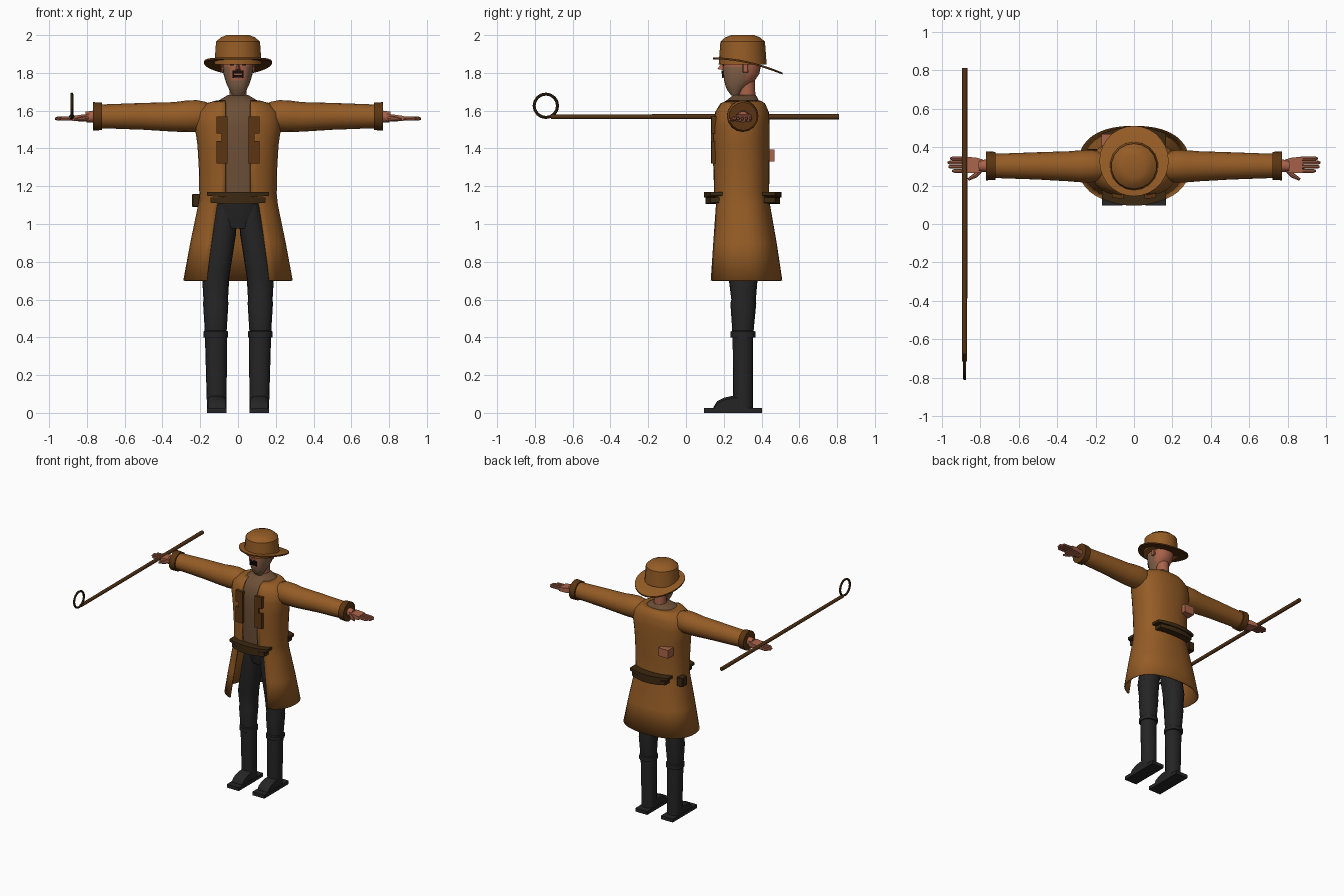
import bpy, bmesh, math
from mathutils import Vector, Matrix

if "Cube" in bpy.data.objects:
    bpy.data.objects.remove(bpy.data.objects["Cube"])


def material(name, rgb):
    m = bpy.data.materials.new(name)
    m.diffuse_color = (*rgb, 1)
    m.use_nodes = True
    m.node_tree.nodes["Principled BSDF"].inputs["Base Color"].default_value = m.diffuse_color
    return m


TAN = material("coat tan", (0.30, 0.107, 0.019))
BROWN = material("trim brown", (0.105, 0.036, 0.006))
LEATHER = material("belt leather", (0.045, 0.022, 0.006))
WOOD = material("cane wood", (0.085, 0.032, 0.008))
CHARCOAL = material("trouser charcoal", (0.018, 0.018, 0.018))
SKIN = material("skin", (0.40, 0.125, 0.068))
SHIRT = material("shirt taupe", (0.15, 0.078, 0.038))
BEARD = material("beard grey", (0.235, 0.125, 0.068))
BLACK = material("black", (0.008, 0.004, 0.004))


def finish(name, bm, mats, smooth=40):
    bmesh.ops.recalc_face_normals(bm, faces=bm.faces[:])
    me = bpy.data.meshes.new(name)
    bm.to_mesh(me)
    bm.free()
    ob = bpy.data.objects.new(name, me)
    bpy.context.collection.objects.link(ob)
    for m in mats:
        me.materials.append(m)
    if smooth:
        bpy.ops.object.select_all(action='DESELECT')
        ob.select_set(True)
        bpy.context.view_layer.objects.active = ob
        bpy.ops.object.shade_smooth_by_angle(angle=math.radians(smooth))
    return ob


def loft(name, rings, mat, closed=True, caps=True, smooth=40):
    """Skin a list of equally long point rings."""
    bm = bmesh.new()
    vs = [[bm.verts.new(p) for p in r] for r in rings]
    n = len(rings[0])
    for a, b in zip(vs, vs[1:]):
        for i in range(n if closed else n - 1):
            j = (i + 1) % n
            bm.faces.new((a[i], a[j], b[j], b[i]))
    if caps:
        bm.faces.new(vs[0])
        bm.faces.new(vs[-1])
    return finish(name, bm, [mat], smooth)


def oval(z, hx, y0, y1, n=20, gap=0.0, p=0.85, cx=0.0):
    """Rounded ring at height z; gap leaves it open at the front."""
    t0 = math.asin((gap / hx) ** (1 / p)) if gap else 0
    pts = []
    for i in range(n):
        t = t0 + (2 * math.pi - 2 * t0) * i / ((n - 1) if gap else n)
        s, c = math.sin(t), math.cos(t)
        pts.append((cx + hx * math.copysign(abs(s) ** p, s),
                    (y0 + y1) / 2 - (y1 - y0) / 2 * math.copysign(abs(c) ** p, c), z))
    return pts


def rod(name, stations, mat, n=12, smooth=40):
    """Round part through (point, radius) stations."""
    d = Vector(stations[-1][0]) - Vector(stations[0][0])
    q = d.to_track_quat('Z', 'Y')
    rings = [[Vector(c) + q @ Vector((r * math.cos(2 * math.pi * i / n), r * math.sin(2 * math.pi * i / n), 0))
              for i in range(n)] for c, r in stations]
    return loft(name, rings, mat, smooth=smooth)


def box(name, x, y, z, mat, bevel=0):
    bm = bmesh.new()
    size = Matrix.Diagonal((x[1] - x[0], y[1] - y[0], z[1] - z[0], 1))
    mid = Matrix.Translation(((x[0] + x[1]) / 2, (y[0] + y[1]) / 2, (z[0] + z[1]) / 2))
    bmesh.ops.create_cube(bm, size=1, matrix=mid @ size)
    if bevel:
        bmesh.ops.bevel(bm, geom=bm.edges[:], offset=bevel, segments=1, affect='EDGES')
    return finish(name, bm, [mat], 0)


def span(s, a, b):
    return tuple(sorted((s * a, s * b)))


# Coat: one open shell, parted at the front
coat_rows = [(0.70, .285, .11, .505, .165), (0.9, .248, .128, .475, .14), (1.1, .207, .148, .44, .11),
             (1.16, .20, .15, .435, .065), (1.3, .203, .145, .437, .065), (1.42, .21, .142, .438, .065),
             (1.52, .225, .145, .438, .065), (1.59, .215, .155, .434, .065), (1.635, .165, .18, .415, .065),
             (1.65, .11, .215, .39, .065)]
coat = loft("coat", [oval(z, h, a, b, 33, g) for z, h, a, b, g in coat_rows], TAN, closed=False, caps=False)
sol = coat.modifiers.new("thickness", 'SOLIDIFY')
sol.thickness, sol.offset = 0.01, 0

# Shirt and raised collar
loft("shirt", [oval(z, h - .012, a + .006, b - .015, 28) for z, h, a, b, g in coat_rows[3:9]]
     + [oval(1.655, .10, .215, .385, 28), oval(1.682, .055, .25, .37, 28)], SHIRT)

# Lapel plates and strap pieces
for s in (-1, 1):
    box("lapel_strip", span(s, .055, .088), (.132, .16), (1.32, 1.57), BROWN)
    box("lapel_upper", span(s, .086, .115), (.134, .165), (1.48, 1.57), BROWN)
    box("lapel_lower", span(s, .086, .115), (.134, .165), (1.32, 1.44), BROWN)

# Curved belt pieces, front and back, plus pouch and patch
for name, s in (("belt_front", -1), ("belt_back", 1)):
    for part, w, z0, z1, out in (("upper", .165, 1.14, 1.17, .205), ("lower", .145, 1.105, 1.14, .198)):
        rings = []
        for i in range(9):
            x = w * (i / 4 - 1)
            k = (x / .165) ** 2
            ya, yb = .30 + s * (out - .035 * k), .30 + s * (.135 - .03 * k)
            zb = z0 + .01 * k
            rings.append([(x, ya, zb), (x, ya, z1), (x, yb, z1), (x, yb, zb)])
        loft(name + "_" + part, rings, LEATHER)
box("belt_pouch", (-.243, -.19), (.33, .39), (1.09, 1.16), LEATHER, .004)
box("back_patch", (-.17, -.085), (.40, .468), (1.33, 1.395), SKIN)

# Trousers, boots
loft("hips", [oval(.975, .10, .23, .37), oval(1.05, .115, .21, .38), oval(1.14, .12, .2, .39)], CHARCOAL)
for s in (-1, 1):
    leg = [(.02, .112, .052, .25, .355), (.40, .117, .058, .247, .355), (.40, .118, .064, .236, .368),
           (.43, .118, .064, .236, .368), (.435, .118, .058, .245, .358), (.58, .118, .067, .235, .372),
           (.60, .118, .065, .24, .37), (.72, .118, .072, .225, .38), (.95, .08, .07, .22, .38),
           (1.10, .06, .055, .22, .38)]
    loft("leg", [oval(z, h, a, b, 16, cx=s * c) for z, c, h, a, b in leg], CHARCOAL)
    box("boot_sole", span(s, .06, .165), (.095, .402), (0, .027), CHARCOAL)
    x0, x1 = span(s, .066, .159)
    toe = [(.145, .03), (.165, .062), (.20, .08), (.245, .09), (.30, .09)]
    loft("boot_toe", [[(x0, y, .02), (x0, y, z - .012), (x0 + .02, y, z), (x1 - .02, y, z),
                       (x1, y, z - .012), (x1, y, .02)] for y, z in toe], CHARCOAL)

# Arms: shoulder, sleeve, cuff, hand
for s in (-1, 1):
    def arm(x, y=.302, z=1.57):
        return (s * x, y, z)
    rod("sleeve", [(arm(.12, .30, 1.56), .06), (arm(.17, .30, 1.568), .078), (arm(.22, .30, 1.572), .084),
                   (arm(.28, .30, 1.57), .083), (arm(.34, .30, 1.567), .078), (arm(.5), .071),
                   (arm(.75), .062)], TAN, 16)
    rod("cuff", [(arm(.72), .073), (arm(.768), .075)], BROWN, 16)
    rod("wrist", [(arm(.75), .034), (arm(.805, z=1.566), .03)], SKIN, 10)
    palm = [(.785, .272, .335, 1.545, 1.582), (.82, .264, .345, 1.543, 1.580), (.875, .264, .35, 1.545, 1.572)]
    loft("palm", [[(s * x, a, c), (s * x, b, c), (s * x, b, d), (s * x, a, d)] for x, a, b, c, d in palm], SKIN)
    for i, tip in enumerate((.945, .965, .97, .955)):
        y = .276 + .0215 * i
        rod("finger", [((s * .865, y, 1.56), .0105), ((s * (tip - .012), y, 1.558), .010),
                       ((s * tip, y, 1.557), .005)], SKIN, 8)
    rod("thumb", [((s * .80, .278, 1.56), .014), ((s * .825, .252, 1.556), .013),
                  ((s * .862, .231, 1.552), .007)], SKIN, 8)

# Neck and head, beard coloured by position
rod("neck", [((0, .325, 1.62), .046), ((0, .318, 1.79), .046)], SKIN, 14)
head_rows = [(1.68, .03, .24, .28), (1.71, .046, .217, .305), (1.735, .058, .208, .335), (1.76, .067, .202, .365),
             (1.795, .077, .197, .388), (1.83, .081, .194, .395), (1.87, .082, .194, .395), (1.93, .075, .20, .39)]
head = loft("head", [oval(*r, n=24) for r in head_rows], SKIN)
head.data.materials.append(BEARD)
for f in head.data.polygons:
    c = f.center
    lower = c.z < 1.828 and c.y < .312
    if lower and not (abs(c.x) < .036 and c.z > 1.755):
        f.material_index = 1

# Face details
loft("nose", [[(-.007, .20, 1.85), (.007, .20, 1.85), (0, .186, 1.85)],
              [(-.015, .20, 1.815), (.015, .20, 1.815), (0, .166, 1.82)]], SKIN, smooth=0)
box("mouth", (-.02, .02), (.191, .198), (1.775, 1.79), BLACK)
box("moustache", (-.03, .03), (.187, .196), (1.797, 1.812), BLACK)
for s in (-1, 1):
    box("moustache_end", span(s, .022, .03), (.190, .199), (1.772, 1.80), BLACK)
    box("eye", span(s, .022, .042), (.192, .20), (1.838, 1.85), BLACK)
    box("eyebrow", span(s, .016, .05), (.190, .199), (1.858, 1.866), LEATHER)
    box("ear", span(s, .072, .09), (.30, .33), (1.80, 1.85), SKIN, .005)

# Hat: crown and a brim that droops to the back
loft("hat_crown", [oval(z, r, .30 - r, .30 + r, 18, p=1) for z, r in
                   ((1.845, .127), (1.90, .123), (1.965, .118), (1.988, .092), (2.0, .06))], TAN, smooth=30)


def brim_ring(rx, ry, cy, dz):
    return [(x, y, 1.882 + dz - .08 * max(0, (y - .145) / .365) ** 1.9)
            for x, y, _ in oval(0, rx, cy - ry, cy + ry, 28, p=1)]


brim = loft("hat_brim", [brim_ring(.07, .07, .30, 0), brim_ring(.122, .122, .302, 0), brim_ring(.155, .155, .318, 0),
                         brim_ring(.18, .183, .327, 0), brim_ring(.18, .183, .327, -.01),
                         brim_ring(.122, .122, .302, -.01), brim_ring(.07, .07, .30, -.01)], TAN, caps=False)
brim.data.materials.append(BROWN)
for f in brim.data.polygons:
    if f.normal.z < .3:
        f.material_index = 1

# Cane with ring handle
rod("cane_shaft", [((-.88, -.715, 1.568), .013), ((-.88, .81, 1.568), .015)], WOOD, 10)
rings = []
for i in range(17):
    a = 2 * math.pi * i / 16
    rings.append([(-.88 + .008 * math.cos(b), -.742 + (.062 + .008 * math.sin(b)) * math.cos(a),
                   1.626 + (.062 + .008 * math.sin(b)) * math.sin(a))
                  for b in [2 * math.pi * k / 8 for k in range(8)]])
loft("cane_ring", rings, LEATHER, caps=False)
